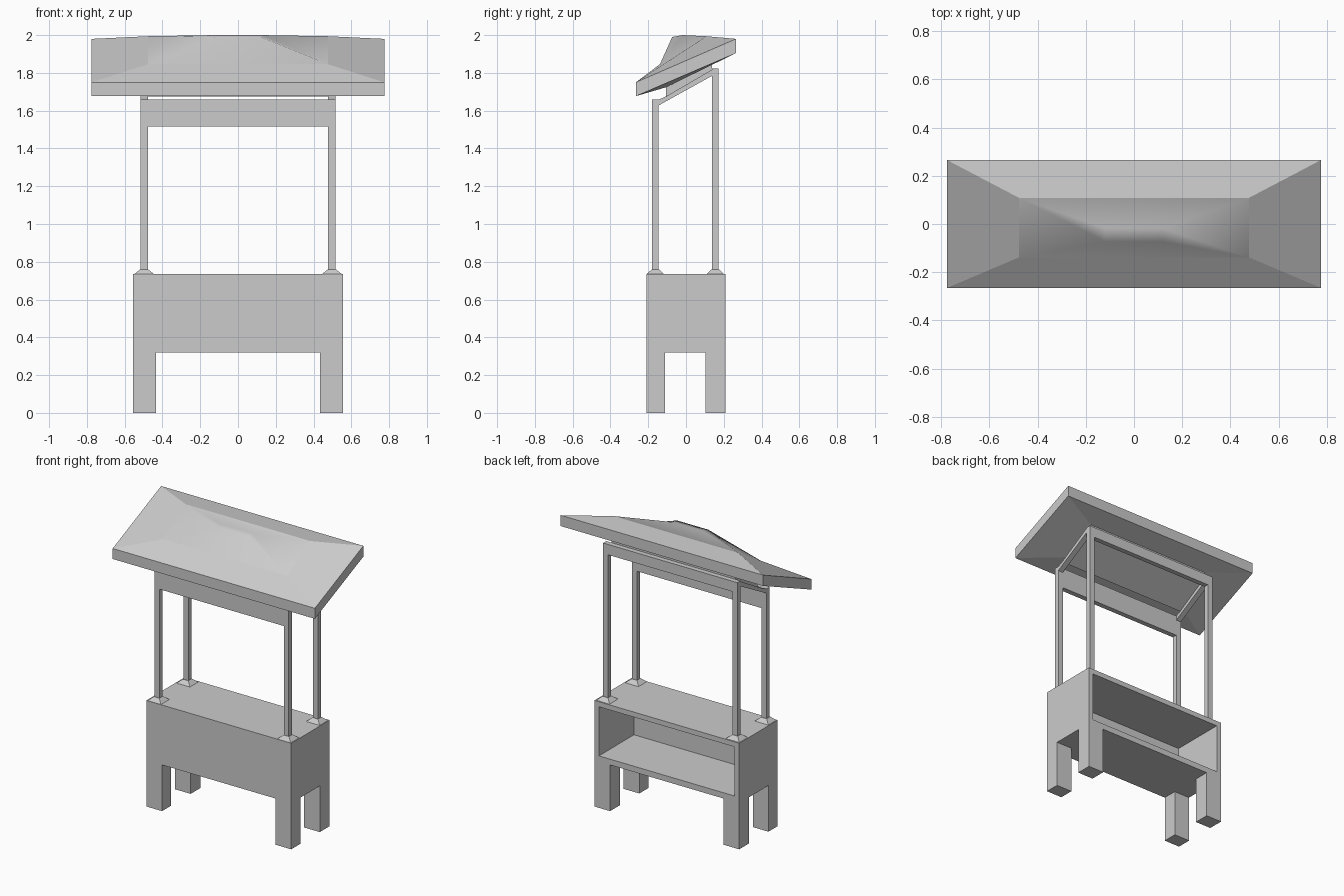
import bpy, bmesh

if "Cube" in bpy.data.objects:
    bpy.data.objects.remove(bpy.data.objects["Cube"])


def make(name, verts, faces):
    me = bpy.data.meshes.new(name)
    me.from_pydata(verts, [], faces)
    bm = bmesh.new()
    bm.from_mesh(me)
    bmesh.ops.recalc_face_normals(bm, faces=bm.faces)
    bm.to_mesh(me)
    bm.free()
    ob = bpy.data.objects.new(name, me)
    bpy.context.collection.objects.link(ob)
    return ob


def loft(name, rings):
    """Skin a stack of equal-length vertex rings and cap both ends."""
    n = len(rings[0])
    verts = [v for r in rings for v in r]
    faces = [tuple(range(n)), tuple(range(len(verts) - n, len(verts)))]
    for k in range(len(rings) - 1):
        for i in range(n):
            j = (i + 1) % n
            faces.append((k*n + i, k*n + j, (k+1)*n + j, (k+1)*n + i))
    return make(name, verts, faces)


def rect(x0, x1, y0, y1, z0, z1=None):
    """Rectangle ring; z0 along the front edge, z1 along the back edge."""
    z1 = z0 if z1 is None else z1
    return [(x0, y0, z0), (x1, y0, z0), (x1, y1, z1), (x0, y1, z1)]


def box(name, x0, x1, y0, y1, z0, z1):
    return loft(name, [rect(x0, x1, y0, y1, z0), rect(x0, x1, y0, y1, z1)])


def cut(target, cutter):
    mod = target.modifiers.new("cut", 'BOOLEAN')
    mod.operation = 'DIFFERENCE'
    mod.solver = 'EXACT'
    mod.object = cutter
    cutter.hide_render = True
    bpy.context.view_layer.objects.active = target
    bpy.ops.object.modifier_apply(modifier=mod.name)
    bpy.data.objects.remove(cutter)


# Counter: block with leg arches both ways and a storage bay open at the back
counter = box("counter", -0.555, 0.555, -0.21, 0.21, 0, 0.735)
cut(counter, box("front_arch", -0.435, 0.435, -0.5, 0.5, -0.1, 0.32))
cut(counter, box("side_arch", -0.8, 0.8, -0.11, 0.103, -0.1, 0.32))
cut(counter, box("storage_bay", -0.52, 0.52, -0.173, 0.5, 0.36, 0.7))


# Front and back post frames: a U-shaped profile extruded in y
def post_frame(name, y0, y1, beam_low, top):
    half = [(0.515, 0.735), (0.515, top), (-0.515, top), (-0.515, 0.735),
            (-0.477, 0.735), (-0.477, beam_low), (0.477, beam_low), (0.477, 0.735)]
    loft(name, [[(x, y, z) for x, z in half] for y in (y0, y1)])


post_frame("front_frame", -0.18, -0.145, 1.515, 1.658)
post_frame("back_frame", 0.138, 0.172, 1.75, 1.822)

# Flared post feet
for sx, side in ((-1, "left"), (1, "right")):
    for cy, end in ((-0.162, "front"), (0.155, "back")):
        cx = sx * 0.497
        loft(f"{end}_{side}_foot", [
            rect(cx - 0.053, cx + 0.053, cy - 0.047, cy + 0.047, 0.734),
            rect(cx - 0.021, cx + 0.021, cy - 0.019, cy + 0.019, 0.76)])

    # Sloping side rails
    prof = [(-0.146, 1.627), (-0.146, 1.658), (-0.105, 1.676),
            (0.139, 1.818), (0.139, 1.785)]
    loft(f"{side}_rail", [[(sx * x, y, z) for y, z in prof] for x in (0.477, 0.515)])


# Tilted roof: mounting panel, underside, rim, shoulder and small ridge plate
def roof_ring(x, y0, y1, z0, z1):
    return rect(-x, x, y0, y1, z0, z1)


roof = loft("roof", [
    roof_ring(0.476, -0.105, 0.138, 1.674, 1.815),
    roof_ring(0.476, -0.105, 0.138, 1.724, 1.856),
    roof_ring(0.775, -0.265, 0.265, 1.677, 1.905),
    roof_ring(0.775, -0.265, 0.265, 1.75, 1.98),
    roof_ring(0.476, -0.138, 0.108, 1.846, 1.994),
    roof_ring(0.12, -0.073, -0.018, 1.99, 2.0)])
# Soft crown inside the shoulder
for p in roof.data.polygons:
    p.use_smooth = p.center.z > 1.9 and all(
        abs(roof.data.vertices[v].co.x) < 0.5 for v in p.vertices)
